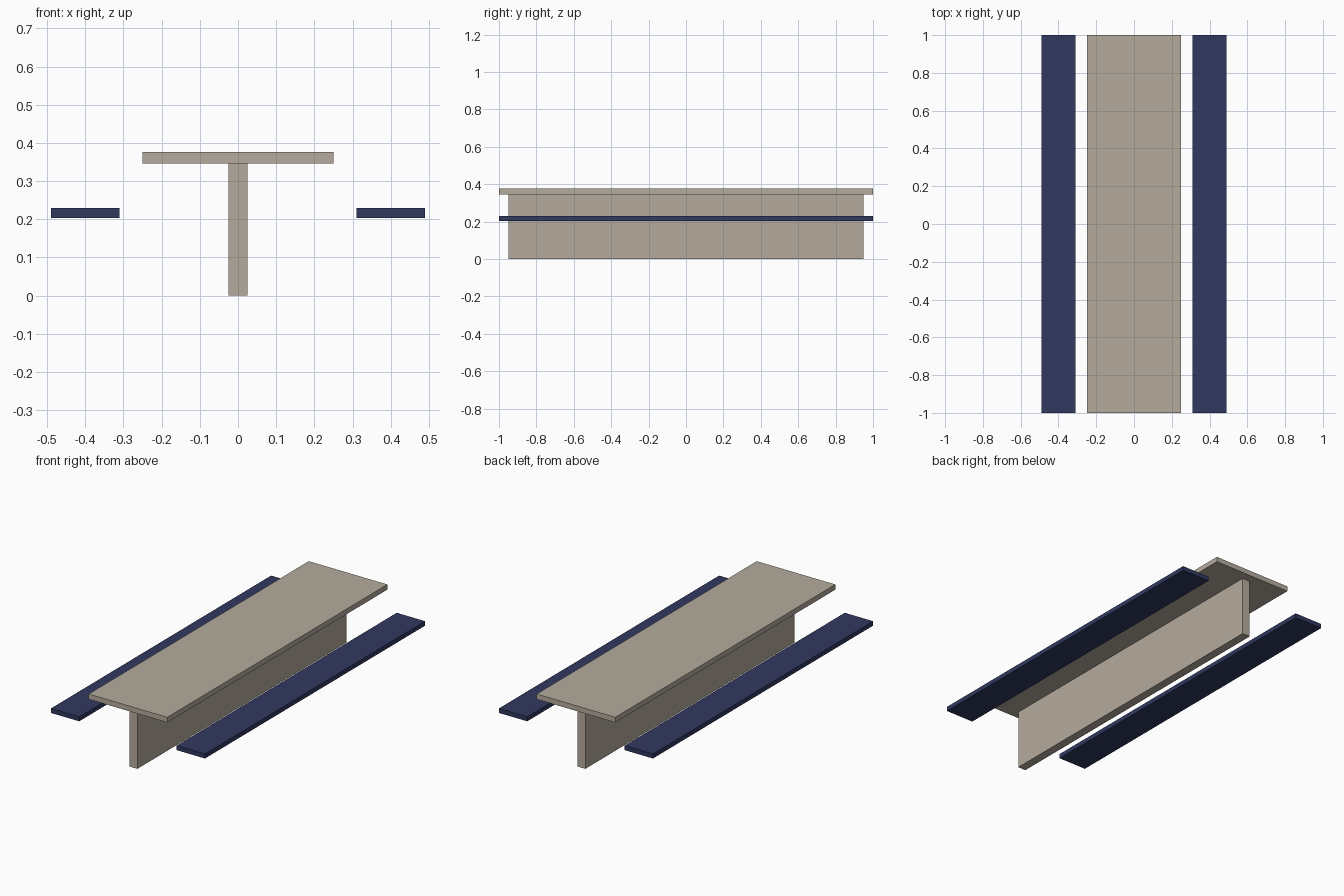
import bpy

if "Cube" in bpy.data.objects:
    bpy.data.objects.remove(bpy.data.objects["Cube"])


def material(name, color):
    mat = bpy.data.materials.new(name)
    mat.diffuse_color = (*color, 1.0)
    mat.use_nodes = True
    mat.node_tree.nodes["Principled BSDF"].inputs["Base Color"].default_value = mat.diffuse_color
    return mat


def box(name, x, y, z, mat):
    """Box from (min, max) ranges on each axis."""
    center = [(r[0] + r[1]) / 2 for r in (x, y, z)]
    bpy.ops.mesh.primitive_cube_add(size=1, location=center)
    obj = bpy.context.object
    obj.name = name
    obj.scale = [r[1] - r[0] for r in (x, y, z)]
    bpy.ops.object.transform_apply(location=False, rotation=False, scale=True)
    obj.data.materials.append(mat)
    return obj


stone = material("stone", (0.46, 0.41, 0.34))
navy = material("navy", (0.03, 0.04, 0.115))

# Table: top slab on a long central panel
box("table_top", (-0.25, 0.25), (-1, 1), (0.346, 0.376), stone)
box("center_panel", (-0.025, 0.025), (-0.95, 0.95), (0, 0.346), stone)

# Bench planks on both sides
for side, name in ((-1, "left_bench"), (1, "right_bench")):
    box(name, sorted((side * 0.31, side * 0.49)), (-1, 1), (0.203, 0.229), navy)
